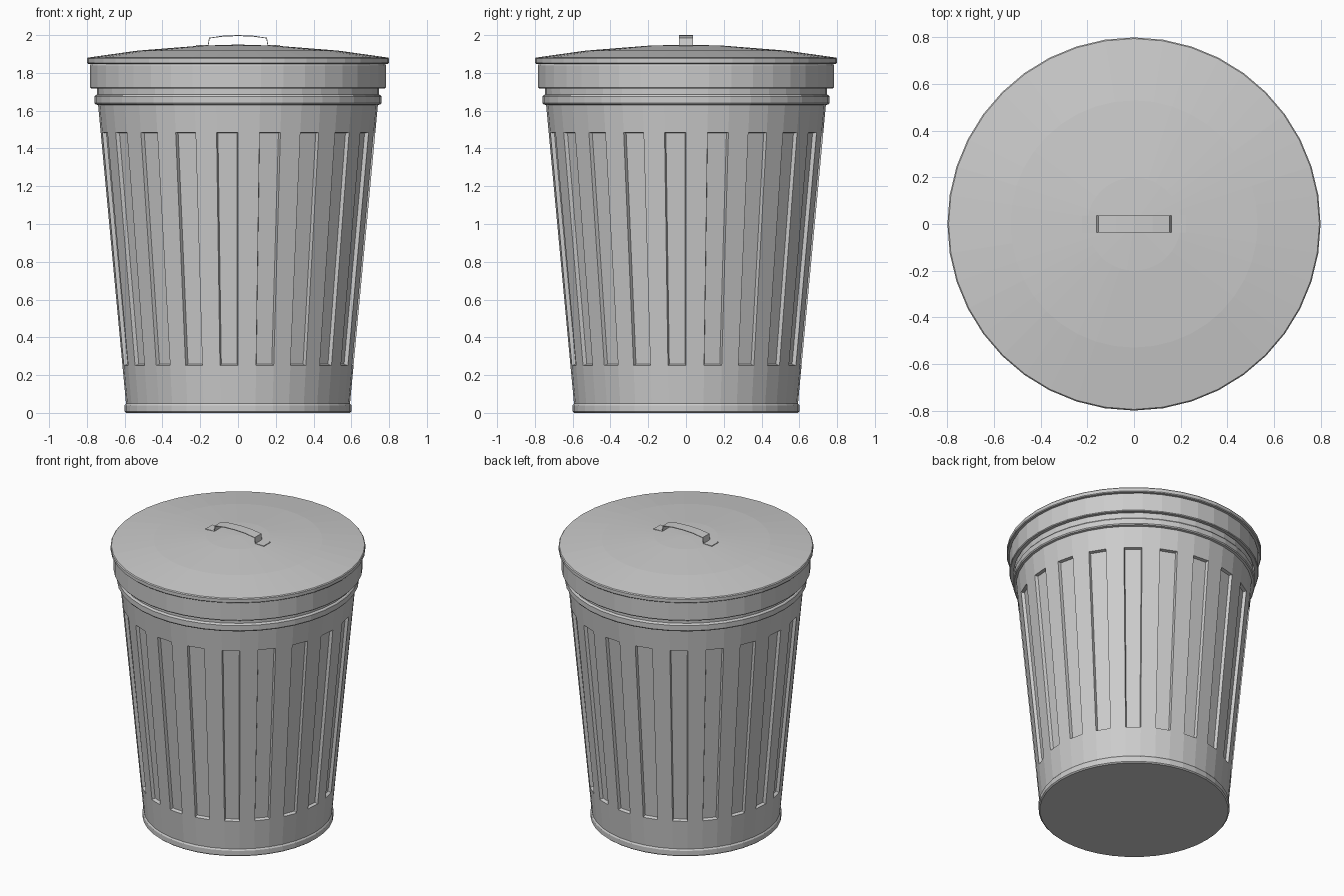
import bpy, bmesh
from math import cos, sin, pi

if "Cube" in bpy.data.objects:
    bpy.data.objects.remove(bpy.data.objects["Cube"])

SIDES = 40


def finish(name, bm):
    mesh = bpy.data.meshes.new(name)
    bm.to_mesh(mesh)
    bm.free()
    obj = bpy.data.objects.new(name, mesh)
    bpy.context.collection.objects.link(obj)
    return obj


def lathe(profile):
    """Spin an (r, z) profile; returns the bmesh and its bands of faces."""
    bm = bmesh.new()
    rings = [[bm.verts.new((r * cos(2 * pi * i / SIDES), r * sin(2 * pi * i / SIDES), z))
              for i in range(SIDES)] for r, z in profile]
    bands = []
    for a, b in zip(rings, rings[1:]):
        bands.append([bm.faces.new((a[i], a[(i + 1) % SIDES], b[(i + 1) % SIDES], b[i]))
                      for i in range(SIDES)])
    return bm, bands


def wall(z):
    """Radius of the tapered can wall at height z."""
    return 0.593 + (z - 0.05) * 0.0934


# Can body: closed floor, foot ring, tapered wall, bead and rim tucked into the lid
body_profile = [(0, 0), (0.592, 0), (0.6, 0.007), (0.6, 0.04), (wall(0.05), 0.05),
                (wall(0.25), 0.25), (wall(1.485), 1.485), (wall(1.63), 1.63),
                (0.755, 1.633), (0.76, 1.64), (0.76, 1.675), (0.755, 1.682),
                (0.747, 1.685), (0.75, 1.86)]
bm, bands = lathe(body_profile)
# Recessed panels on every second side
bm.normal_update()
bmesh.ops.inset_individual(bm, faces=bands[5][1::2], thickness=0.006, depth=-0.02,
                           use_even_offset=True)
bmesh.ops.remove_doubles(bm, verts=bm.verts, dist=0.0001)
finish("can_body", bm)

# Lid: underside, hanging skirt, overhanging rim and shallow dome
lid_profile = [(0, 1.93), (0.53, 1.9), (0.755, 1.862), (0.755, 1.72), (0.779, 1.718),
               (0.783, 1.723), (0.783, 1.84), (0.78, 1.847), (0.795, 1.848),
               (0.8, 1.853), (0.8, 1.875), (0.795, 1.881), (0.53, 1.918),
               (0.2, 1.944), (0, 1.95)]
bm, bands = lathe(lid_profile)
bmesh.ops.remove_doubles(bm, verts=bm.verts, dist=0.0001)
finish("lid", bm)

# Handle: bent strap with two flat feet
half = [(0.223, 1.947), (0.16, 1.947), (0.153, 1.986), (0.08, 1.997)]
path = [(-x, z) for x, z in half] + [(0, 2.0)] + half[::-1]
bm = bmesh.new()
pairs = [[bm.verts.new((x, y, z)) for y in (-0.036, 0.036)] for x, z in path]
for a, b in zip(pairs, pairs[1:]):
    bm.faces.new((a[0], b[0], b[1], a[1]))
handle = finish("lid_handle", bm)
solid = handle.modifiers.new("thickness", 'SOLIDIFY')
solid.thickness = 0.005
solid.offset = -1
